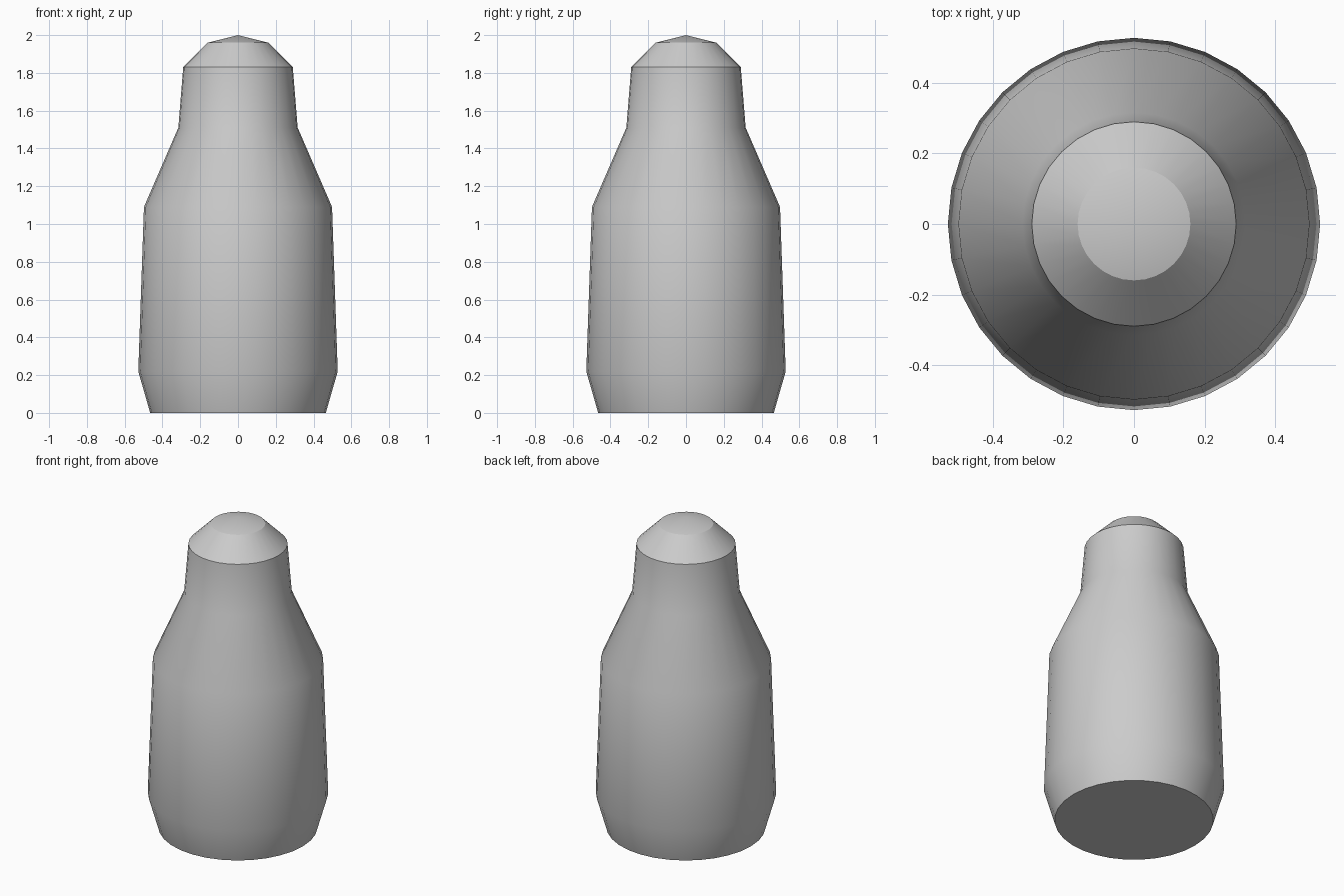
import bpy, bmesh, math

if "Cube" in bpy.data.objects:
    bpy.data.objects.remove(bpy.data.objects["Cube"])

SIDES = 32

grey = bpy.data.materials.new("light grey")
grey.diffuse_color = (0.6, 0.6, 0.6, 1)
grey.use_nodes = True
grey.node_tree.nodes["Principled BSDF"].inputs["Base Color"].default_value = grey.diffuse_color

# Bottle outline as (radius, height), base to tip
profile = [(0.465, 0.0), (0.528, 0.22), (0.498, 1.09), (0.316, 1.51),
           (0.29, 1.83), (0.16, 1.96)]

bm = bmesh.new()
rings = [[bm.verts.new((r * math.cos(2 * math.pi * i / SIDES),
                        r * math.sin(2 * math.pi * i / SIDES), z))
          for i in range(SIDES)] for r, z in profile]

# Walls
for low, high in zip(rings, rings[1:]):
    for i in range(SIDES):
        j = (i + 1) % SIDES
        bm.faces.new((low[i], low[j], high[j], high[i]))

# Flat base and shallow pointed tip
bm.faces.new(rings[0][::-1])
tip = bm.verts.new((0, 0, 2.0))
for i in range(SIDES):
    bm.faces.new((rings[-1][i], rings[-1][(i + 1) % SIDES], tip))

mesh = bpy.data.meshes.new("bottle")
bm.to_mesh(mesh)
bm.free()
mesh.materials.append(grey)
bottle = bpy.data.objects.new("bottle", mesh)
bpy.context.collection.objects.link(bottle)

# Smooth sides, crisp base, cap rim and tip
bpy.context.view_layer.objects.active = bottle
bottle.select_set(True)
bpy.ops.object.shade_smooth_by_angle(angle=math.radians(28))
